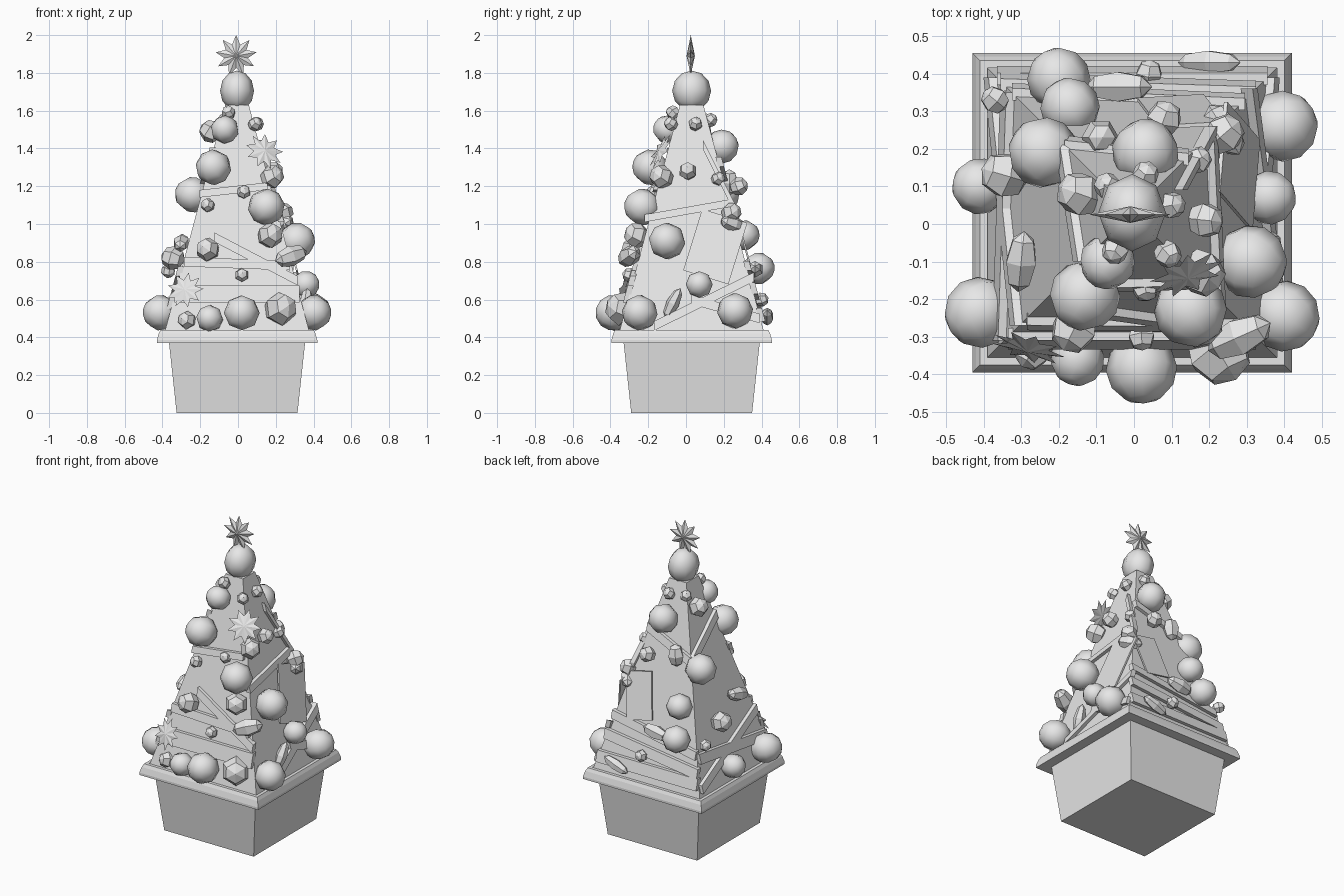
import bpy, bmesh, math
from mathutils import Vector, Matrix

grey = bpy.data.materials.new("plain grey")
grey.diffuse_color = (0.8, 0.8, 0.8, 1)
CX, CY = -0.005, 0.03


def finish(name, bm, smooth=False):
    bmesh.ops.recalc_face_normals(bm, faces=bm.faces)
    me = bpy.data.meshes.new(name)
    bm.to_mesh(me)
    bm.free()
    for p in me.polygons:
        p.use_smooth = smooth
    me.materials.append(grey)
    ob = bpy.data.objects.new(name, me)
    bpy.context.collection.objects.link(ob)
    return ob


def square_loft(name, profile):
    """Square rings of (half width, height), capped at both ends."""
    bm = bmesh.new()
    rings = [[bm.verts.new((CX + h * sx, CY + h * sy, z))
              for sx, sy in ((-1, -1), (1, -1), (1, 1), (-1, 1))] for h, z in profile]
    for a, b in zip(rings, rings[1:]):
        for i in range(4):
            j = (i + 1) % 4
            bm.faces.new((a[i], a[j], b[j], b[i]))
    bm.faces.new(rings[0])
    bm.faces.new(rings[-1])
    return finish(name, bm)


def half(z):
    """Half width of the tree at a height."""
    return 0.38 - 0.267 * (z - 0.44)


# Planter with rolled rim, and the square tapering tree
square_loft("planter", [(0.32, 0), (0.36, 0.37), (0.425, 0.37), (0.425, 0.385), (0.415, 0.42),
                        (0.405, 0.44), (0.385, 0.44), (0.385, 0.405)])
square_loft("tree", [(half(0.40), 0.40), (half(1.0), 1.0), (half(1.63), 1.63)])

# Flat panels lying on one of the four tree sides
SIDES = {"front": ((0, -1), (1, 0)), "right": ((1, 0), (0, 1)),
         "back": ((0, 1), (-1, 0)), "left": ((-1, 0), (0, -1))}


def panel(name, side, corners, low, high):
    n, t = SIDES[side]
    bm = bmesh.new()
    layers = []
    for off in (low, high):
        layers.append([bm.verts.new((CX + u * t[0] + (half(z) + off) * n[0],
                                     CY + u * t[1] + (half(z) + off) * n[1], z))
                       for u, z in corners])
    a, b = layers
    bm.faces.new(a)
    bm.faces.new(b)
    for i in range(4):
        j = (i + 1) % 4
        bm.faces.new((a[i], a[j], b[j], b[i]))
    finish(name, bm)


def ribbon(side, u0, z0, u1, z1, w):
    panel("ribbon_" + side, side, [(u0, z0 - w / 2), (u1, z1 - w / 2),
                                   (u1, z1 + w / 2), (u0, z0 + w / 2)], -0.01, 0.022)


def card(side, u, z, w, h, angle):
    c, s = math.cos(angle), math.sin(angle)
    panel("card_" + side, side, [(u + x * c - y * s, z + x * s + y * c) for x, y in
                                 ((-w, -h), (w, -h), (w, h), (-w, h))], 0.015, 0.025)


for r in (("front", -0.33, 0.63, 0.33, 0.63, 0.09), ("front", -0.12, 0.93, 0.32, 0.70, 0.05),
          ("front", -0.28, 0.80, 0.28, 0.78, 0.05), ("front", -0.20, 1.16, 0.16, 1.20, 0.04),
          ("right", -0.20, 0.46, 0.33, 0.72, 0.05), ("right", -0.25, 1.03, 0.20, 1.11, 0.04),
          ("right", 0.06, 1.42, 0.23, 1.08, 0.05), ("right", 0.00, 0.60, 0.36, 0.50, 0.05),
          ("back", -0.15, 1.33, 0.18, 1.20, 0.05), ("back", -0.36, 0.52, 0.36, 0.52, 0.07),
          ("back", -0.33, 0.66, 0.35, 0.58, 0.06), ("back", -0.30, 0.78, 0.32, 0.68, 0.05),
          ("left", -0.18, 1.20, 0.13, 1.38, 0.05), ("left", -0.36, 0.49, 0.30, 0.75, 0.05),
          ("left", -0.32, 0.66, 0.34, 0.58, 0.06)):
    ribbon(*r)
card("right", 0.125, 0.88, 0.125, 0.17, -0.3)
card("back", -0.13, 0.93, 0.09, 0.14, 0.2)


# Rounded ornaments, their poles pointing away from the trunk
def ornament(name, x, y, z, size, seg, rings, smooth, axis=None):
    bm = bmesh.new()
    bmesh.ops.create_uvsphere(bm, u_segments=seg, v_segments=rings, radius=1)
    out = Vector(axis) if axis else Vector((x - CX, y - CY, 0.1))
    rot = out.to_track_quat('Z', 'Y').to_matrix().to_4x4()
    bmesh.ops.transform(bm, verts=bm.verts, matrix=Matrix.Translation((x, y, z)) @ rot
                        @ Matrix.Diagonal((*size, 1)))
    finish(name, bm, smooth)


ornament("top_ball", CX, CY, 1.705, (0.09, 0.103, 0.107), 8, 6, True, (0, 0, 1))

for x, y, z, r in ((-0.07, -0.10, 1.50, 0.075), (-0.13, -0.19, 1.30, 0.095),
                   (0.15, -0.23, 1.09, 0.098), (-0.24, 0.19, 1.155, 0.095),
                   (0.31, -0.10, 0.91, 0.098), (-0.41, -0.235, 0.53, 0.095),
                   (0.02, -0.385, 0.53, 0.095), (0.40, -0.245, 0.53, 0.095),
                   (0.395, 0.26, 0.54, 0.095), (0.03, 0.19, 1.41, 0.09),
                   (-0.20, 0.385, 0.765, 0.085), (-0.17, 0.31, 0.94, 0.08),
                   (0.36, 0.07, 0.68, 0.072), (-0.41, 0.10, 0.54, 0.075),
                   (-0.15, -0.36, 0.50, 0.072)):
    ornament("bauble", x, y, z, (r, r, r), 8, 6, True)

# Faceted lumps
for x, y, z, r in ((0.225, -0.34, 0.55, 0.09), (-0.16, -0.28, 0.865, 0.065),
                   (0.17, -0.26, 0.94, 0.07), (-0.145, 0.08, 1.49, 0.062),
                   (-0.345, 0.13, 0.82, 0.065), (0.18, -0.13, 1.25, 0.065),
                   (0.19, 0.01, 1.28, 0.05), (0.08, 0.28, 1.20, 0.05),
                   (0.24, 0.24, 1.06, 0.055), (-0.27, -0.34, 0.49, 0.05)):
    ornament("faceted_bauble", x, y, z, (r, r, r), 6, 4, False)

# Small berries
for x, y, z in ((0.09, -0.08, 1.53), (-0.05, -0.07, 1.59), (-0.16, -0.20, 1.10),
                (0.02, -0.30, 0.73), (0.03, -0.17, 1.17), (-0.37, 0.33, 0.75),
                (0.10, 0.05, 1.53), (0.04, 0.40, 0.60), (0.17, 0.17, 1.24),
                (-0.07, 0.10, 1.55), (0.03, 0.13, 1.55)):
    ornament("berry", x, y, z, (0.038, 0.038, 0.038), 6, 4, False)

# Pointed drops: centre, half sizes, direction of the points
for x, y, z, wide, long, axis in ((0.28, -0.30, 0.83, 0.055, 0.095, (0.9, 0.4, 0.3)),
                                  (0.24, 0.25, 1.00, 0.045, 0.08, (0.5, -0.8, 0.3)),
                                  (-0.30, -0.10, 0.90, 0.045, 0.085, (0.1, 1, 0.3)),
                                  (-0.04, 0.365, 0.76, 0.045, 0.09, (1, 0, 0.2)),
                                  (0.20, 0.43, 0.51, 0.035, 0.09, (1, 0, 0.4)),
                                  (-0.09, 0.23, 1.22, 0.05, 0.07, (0.1, 0, 1)),
                                  (0.36, -0.07, 0.58, 0.035, 0.09, (0.1, 0.5, 1))):
    ornament("pointed_drop", x, y, z, (wide, wide, long), 6, 4, False, axis)


# Nine-pointed stars, ridged on both faces
def star(name, x, y, z, r, depth, facing, turn=0.0):
    bm = bmesh.new()
    ring = []
    for i in range(18):
        a, q = math.pi * i / 9 + turn, r if i % 2 == 0 else r * 0.58
        ring.append(bm.verts.new((q * math.sin(a), q * math.cos(a), 0)))
    for d in (-depth, depth):
        tip = bm.verts.new((0, 0, d))
        for i in range(18):
            bm.faces.new((ring[i], ring[(i + 1) % 18], tip))
    rot = Vector(facing).to_track_quat('Z', 'Y').to_matrix().to_4x4()
    bmesh.ops.transform(bm, verts=bm.verts, matrix=Matrix.Translation((x, y, z)) @ rot)
    finish(name, bm)


star("top_star", -0.01, 0.025, 1.89, 0.11, 0.022, (0, -1, 0))
star("side_star_high", 0.14, -0.135, 1.385, 0.105, 0.012, (0.3, -0.8, 0.45), 0.2)
star("side_star_low", -0.28, -0.33, 0.65, 0.10, 0.012, (-0.25, -0.9, 0.35), 0.1)
